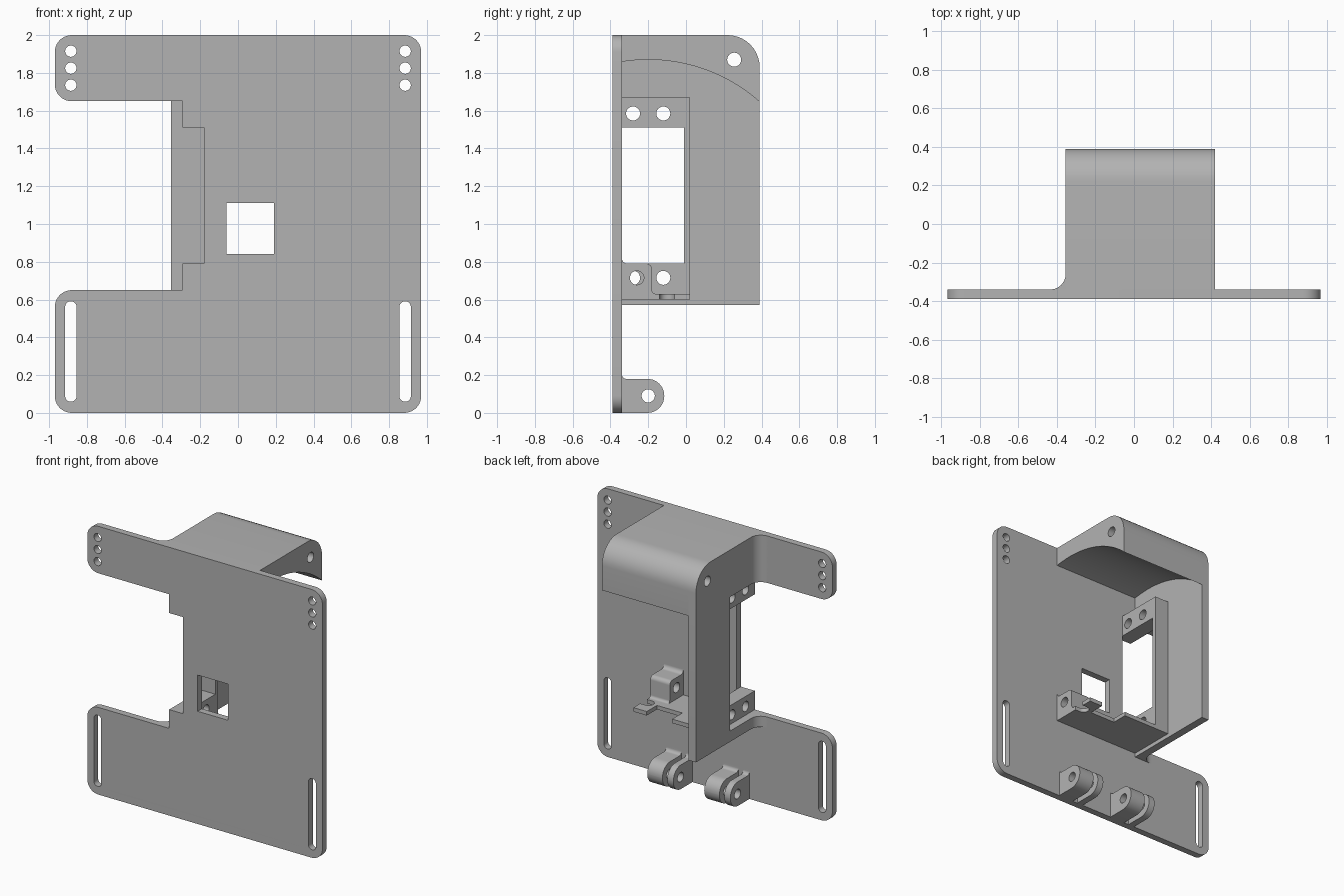
import bpy, bmesh, math
from mathutils import Vector

cube = bpy.data.objects.get("Cube")
if cube:
    bpy.data.objects.remove(cube, do_unlink=True)

grey = bpy.data.materials.new("plain grey")
grey.use_nodes = True
colour = (0.45, 0.45, 0.45, 1)
grey.diffuse_color = colour
grey.node_tree.nodes["Principled BSDF"].inputs["Base Color"].default_value = colour


def rounded(corners, steps=10):
    """Outline from (a, b) or (a, b, radius) corners, with arcs at the radii."""
    result = []
    for i, corner in enumerate(corners):
        point = Vector(corner[:2])
        radius = corner[2] if len(corner) > 2 else 0
        if not radius:
            result.append(point)
            continue
        back = (Vector(corners[i - 1][:2]) - point).normalized()
        ahead = (Vector(corners[(i + 1) % len(corners)][:2]) - point).normalized()
        half = back.angle(ahead) / 2
        centre = point + (back + ahead).normalized() * radius / math.sin(half)
        tangent = radius / math.tan(half)
        start = point + back * tangent - centre
        end = point + ahead * tangent - centre
        first = math.atan2(start.y, start.x)
        sweep = math.atan2(start.x * end.y - start.y * end.x, start.dot(end))
        for k in range(steps + 1):
            angle = first + sweep * k / steps
            result.append(centre + radius * Vector((math.cos(angle), math.sin(angle))))
    return result


def circle(a, b, radius, count=32):
    return [Vector((a + radius * math.cos(math.tau * k / count),
                    b + radius * math.sin(math.tau * k / count))) for k in range(count)]


def rectangle(left, right, low, high, radius=0):
    return rounded([(left, low, radius), (right, low, radius),
                    (right, high, radius), (left, high, radius)])


# Which way the profile plane and its depth map to x, y, z
PLACE = {"x": lambda a, b, d: (d, a, b),
         "y": lambda a, b, d: (a, d, b),
         "z": lambda a, b, d: (a, b, d)}


def extrude(name, axis, low, high, outline, holes=()):
    """Filled profile with holes, extruded along an axis."""
    curve = bpy.data.curves.new(name, "CURVE")
    curve.dimensions = "2D"
    curve.fill_mode = "BOTH"
    curve.extrude = (high - low) / 2
    for loop in [outline, *holes]:
        spline = curve.splines.new("POLY")
        spline.points.add(len(loop) - 1)
        for target, p in zip(spline.points, loop):
            target.co = (p.x, p.y, 0, 1)
        spline.use_cyclic_u = True
    helper = bpy.data.objects.new(name + " profile", curve)
    bpy.context.collection.objects.link(helper)
    graph = bpy.context.evaluated_depsgraph_get()
    mesh = bpy.data.meshes.new_from_object(helper.evaluated_get(graph))
    bpy.data.objects.remove(helper, do_unlink=True)
    middle = (low + high) / 2
    for v in mesh.vertices:
        v.co = PLACE[axis](v.co.x, v.co.y, v.co.z + middle)
    bm = bmesh.new()
    bm.from_mesh(mesh)
    bmesh.ops.remove_doubles(bm, verts=bm.verts, dist=0.0002)
    bmesh.ops.recalc_face_normals(bm, faces=bm.faces)
    for face in bm.faces:
        face.smooth = True
        face.material_index = 0
    bm.to_mesh(mesh)
    bm.free()
    mesh.set_sharp_from_angle(angle=math.radians(30))
    mesh.materials.clear()
    mesh.materials.append(grey)
    part = bpy.data.objects.new(name, mesh)
    bpy.context.collection.objects.link(part)
    return part


# Shared dimensions
EDGE, BACK = 0.97, 0.39        # half width and half depth
INNER, ROOT = -0.34, -0.36     # rear face of the plate, buried root of its attachments
WALL, LINER, MOUNT = -0.355, -0.295, -0.18
SIDE = 0.42                    # open side of the housing
CORNER = 0.09

# Front plate with stepped side notch, strap slots, screw holes and square opening
plate_outline = rounded([
    (-EDGE, 0, CORNER), (EDGE, 0, CORNER), (EDGE, 2, CORNER), (-EDGE, 2, CORNER),
    (-EDGE, 1.65, CORNER), (LINER, 1.65), (LINER, 1.51), (MOUNT, 1.51),
    (MOUNT, 0.79), (LINER, 0.79), (LINER, 0.65), (-EDGE, 0.65, CORNER)])
plate_holes = [rectangle(-0.06, 0.19, 0.84, 1.11)]
for x in (-0.885, 0.885):
    plate_holes.append(rectangle(x - 0.03, x + 0.03, 0.06, 0.59, 0.028))
    plate_holes += [circle(x, z, 0.03) for z in (1.735, 1.825, 1.915)]
extrude("front_plate", "y", -BACK, INNER, plate_outline, plate_holes)

# Side wall, cut away around the mount
pivot_hole = circle(0.255, 1.87, 0.037)
extrude("side_wall", "x", WALL, LINER, rounded([
    (ROOT, 0.57), (BACK, 0.57), (BACK, 2, 0.17), (ROOT, 2),
    (ROOT, 1.65), (-0.01, 1.65), (-0.01, 0.65), (ROOT, 0.65)]), [pivot_hole])

# Solid roof with an arched underside
ARCH = 0.89
arch = []
for k in range(33):
    y = BACK + (ROOT - BACK) * k / 32
    arch.append((y, 1.87 - ARCH + math.sqrt(ARCH ** 2 - (y + 0.2) ** 2)))
extrude("roof", "x", LINER, SIDE,
        rounded([(ROOT, 2), (BACK, 2, 0.17), *arch]), [pivot_hole])

# Fillets between the plate arms and the side wall
for name, low, high in (("lower_fillet", 0.57, 0.65), ("upper_fillet", 1.65, 2)):
    extrude(name, "z", low, high, rounded([
        (-0.35, ROOT), (-0.35, -0.25), (WALL, -0.25), (WALL, INNER, 0.08),
        (-0.45, INNER), (-0.45, ROOT)]))

# Mount frame with four screw holes
extrude("mount_frame", "x", LINER, MOUNT, rounded([
    (ROOT, 0.6), (0.02, 0.6), (0.02, 1.67), (ROOT, 1.67),
    (ROOT, 1.51), (-0.01, 1.51), (-0.01, 0.79), (ROOT, 0.79)]),
    [circle(y, z, 0.037) for y in (-0.28, -0.12) for z in (0.715, 1.585)])

# Shelf with a rounded slot in its side and a notch in its rear edge
extrude("shelf", "z", 0.6, 0.63, rounded([
    (LINER, ROOT), (SIDE, ROOT), (SIDE, -0.14), (0.34, -0.14, 0.039),
    (0.34, -0.06, 0.039), (SIDE, -0.06), (SIDE, 0.02), (0.31, 0.02),
    (0.31, -0.1), (0.1, -0.1), (0.1, 0.02), (LINER, 0.02)]))

# Drilled block on the shelf
extrude("shelf_block", "x", 0.26, SIDE, rounded([
    (ROOT, 0.61), (-0.15, 0.61), (-0.15, 0.63), (-0.18, 0.63, 0.02),
    (-0.18, 0.79, 0.03), (INNER, 0.79, 0.03), (INNER, 0.83), (ROOT, 0.83)]),
    [circle(-0.26, 0.715, 0.037)])

# Two pairs of hinge lugs along the bottom
for side, shift in (("left", 0), ("right", -0.47)):
    for kind, low, high in (("wide", 0.275, 0.4), ("narrow", 0.185, 0.235)):
        extrude(f"{side}_{kind}_lug", "x", low + shift, high + shift, rounded([
            (ROOT, 0), (-0.115, 0, 0.089), (-0.115, 0.18, 0.089),
            (INNER, 0.18, 0.025), (INNER, 0.22), (ROOT, 0.22)]),
            [circle(-0.2, 0.09, 0.035)])
